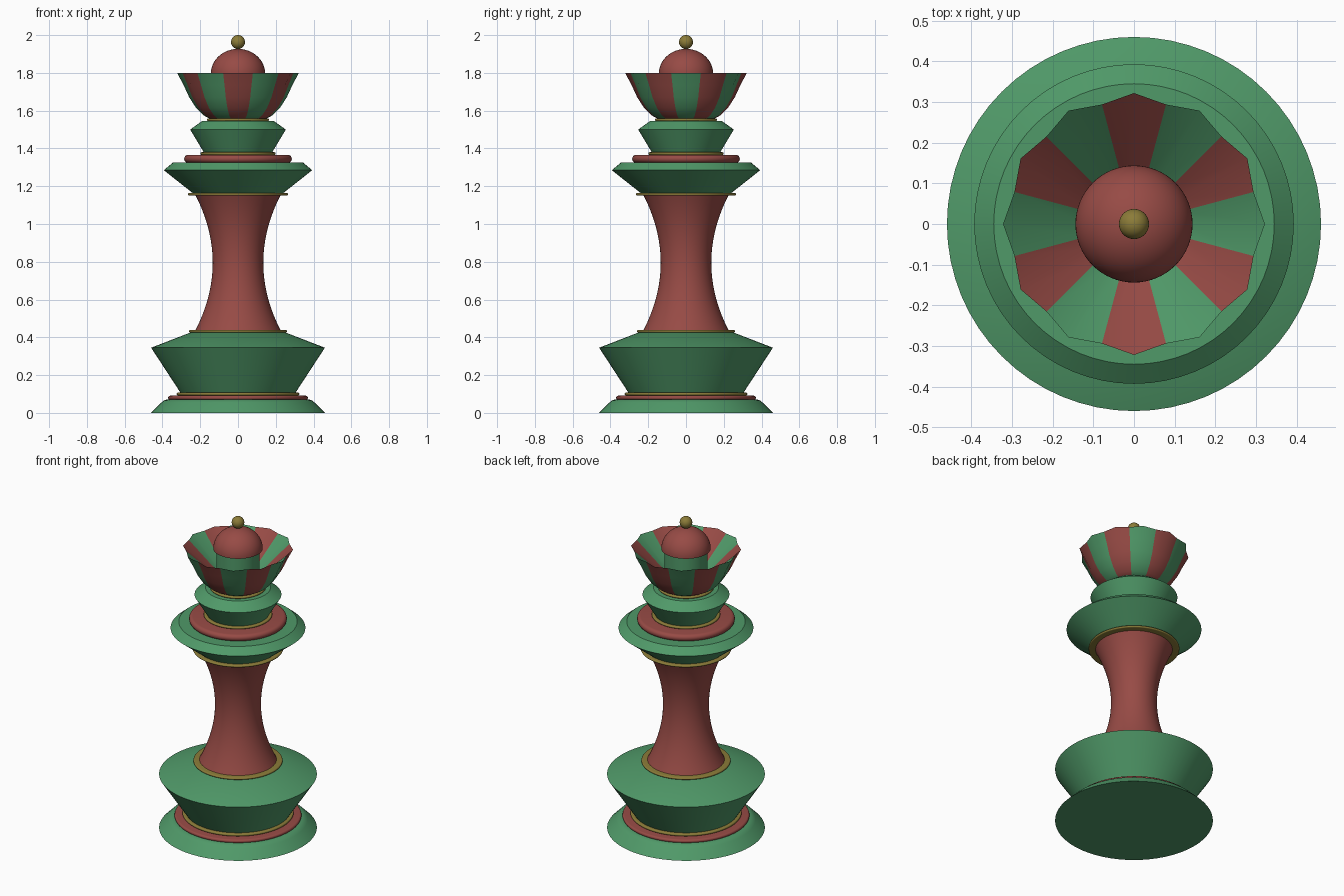
import bpy, bmesh, math
from math import sin, cos, pi

if "Cube" in bpy.data.objects:
    bpy.data.objects.remove(bpy.data.objects["Cube"])


def material(name, rgb):
    m = bpy.data.materials.new(name)
    m.diffuse_color = (*rgb, 1)
    m.use_nodes = True
    m.node_tree.nodes["Principled BSDF"].inputs["Base Color"].default_value = m.diffuse_color
    return m


GREEN = material("green", (0.08, 0.32, 0.14))
RED = material("red", (0.31, 0.07, 0.06))
GOLD = material("gold", (0.26, 0.20, 0.04))


def finish(bm, name, mats, angle=30):
    bmesh.ops.recalc_face_normals(bm, faces=bm.faces)
    me = bpy.data.meshes.new(name)
    bm.to_mesh(me)
    bm.free()
    for m in mats:
        me.materials.append(m)
    ob = bpy.data.objects.new(name, me)
    bpy.context.collection.objects.link(ob)
    bpy.ops.object.select_all(action='DESELECT')
    ob.select_set(True)
    bpy.context.view_layer.objects.active = ob
    bpy.ops.object.shade_smooth_by_angle(angle=math.radians(angle))
    return ob


def skin(bm, rings):
    """Bridge rings of vertices, returning the side faces by column."""
    n = len(rings[0])
    return [(i, bm.faces.new((a[i], a[(i + 1) % n], b[(i + 1) % n], b[i])))
            for a, b in zip(rings, rings[1:]) for i in range(n)]


def lathe(name, profile, mat, n=64):
    """Closed turned solid from (radius, z) points, bottom to top."""
    bm = bmesh.new()
    rings = [[bm.verts.new((r * cos(2 * pi * i / n), r * sin(2 * pi * i / n), z))
              for i in range(n)] for r, z in profile]
    skin(bm, rings)
    bm.faces.new(rings[0])
    bm.faces.new(rings[-1])
    return finish(bm, name, [mat])


def band(name, r, z, h, mat):
    """Disc with a half-round edge."""
    k = h / 2
    lathe(name, [(r - k + k * cos(a), z + k * sin(a))
                 for a in [pi * (j / 8 - 0.5) for j in range(9)]], mat)


# Foot and lower body
lathe("foot", [(0.46, 0), (0.405, 0.055), (0.393, 0.065), (0.375, 0.072)], GREEN)
band("foot_red_ring", 0.37, 0.08, 0.022, RED)
band("foot_gold_ring", 0.325, 0.10, 0.016, GOLD)
lathe("lower_bowl", [(0.30, 0.10), (0.46, 0.345), (0.24, 0.43)], GREEN)
band("stem_lower_ring", 0.26, 0.432, 0.014, GOLD)

# Waisted stem
stem = []
for j in range(25):
    z = 0.43 + 0.73 * j / 24
    stem.append((0.134 + 0.095 * ((z - 0.795) / 0.365) ** 2, z))
lathe("stem", stem, RED)

# Collars
band("stem_upper_ring", 0.265, 1.157, 0.014, GOLD)
lathe("wide_collar", [(0.235, 1.16), (0.393, 1.285), (0.345, 1.325)], GREEN)
band("collar_cushion", 0.285, 1.345, 0.042, RED)
band("neck_lower_ring", 0.20, 1.373, 0.014, GOLD)
lathe("small_collar", [(0.178, 1.375), (0.253, 1.50), (0.19, 1.545)], GREEN)
band("neck_upper_ring", 0.165, 1.552, 0.014, GOLD)

# Scalloped crown: outer cup then inner cone, twelve alternating stripes
N = 24
bm = bmesh.new()
rings = []
for r, z, dip in [(0.145, 1.555, 0), (0.182, 1.575, 0.01), (0.222, 1.615, 0.02),
                  (0.258, 1.67, 0.03), (0.288, 1.735, 0.04), (0.322, 1.80, 0.055),
                  (0.12, 1.62, 0)]:
    rings.append([bm.verts.new((r * (1 - dip * (i % 2)) * cos(2 * pi * i / N),
                                r * (1 - dip * (i % 2)) * sin(2 * pi * i / N), z))
                  for i in range(N)])
for i, f in skin(bm, rings):
    f.material_index = ((i + 1) // 2) % 2
bm.faces.new(rings[0])
bm.faces.new(rings[-1])
finish(bm, "crown", [GREEN, RED], 40)

# Dome on its post, with finial ball
lathe("dome_post", [(0.125, 1.61), (0.125, 1.80)], GREEN)
lathe("dome", [(0.144 * cos(a), 1.795 + 0.132 * sin(a))
               for a in [j * pi / 32 for j in range(16)]] + [(0.002, 1.927)], RED)
bm = bmesh.new()
bmesh.ops.create_uvsphere(bm, u_segments=32, v_segments=16, radius=0.037)
bmesh.ops.translate(bm, verts=bm.verts, vec=(0, 0, 1.963))
finish(bm, "finial_ball", [GOLD])
